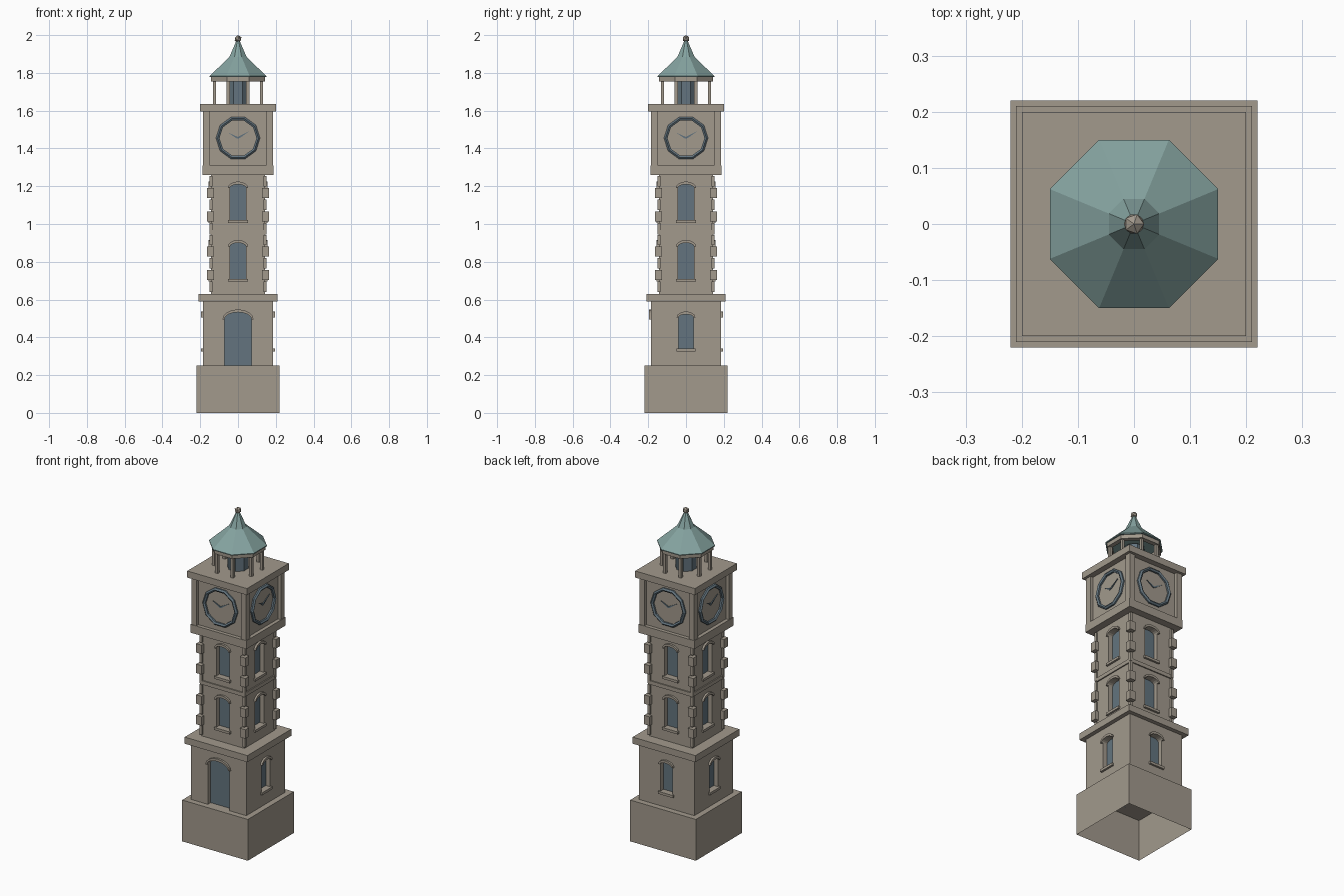
import bpy, bmesh, math
from mathutils import Matrix, Vector

old = bpy.data.objects.get("Cube")
if old:
    bpy.data.objects.remove(old, do_unlink=True)


def material(name, rgb):
    m = bpy.data.materials.new(name)
    m.use_nodes = True
    m.diffuse_color = (*rgb, 1)
    m.node_tree.nodes["Principled BSDF"].inputs["Base Color"].default_value = (*rgb, 1)
    return m


stone = material("warm grey stone", (0.36, 0.32, 0.265))
glass = material("slate blue", (0.125, 0.175, 0.21))
copper = material("green copper", (0.235, 0.367, 0.352))

SIDES = range(4)          # 0 front, 1 left (+x), 2 back, 3 right (-x)
TAU = 2 * math.pi
OCT = 1 / math.cos(math.pi / 8)


def turn(side):
    return Matrix.Rotation(side * math.pi / 2, 4, "Z")


def finish(name, bm, mat):
    bmesh.ops.remove_doubles(bm, verts=bm.verts, dist=1e-6)
    bmesh.ops.recalc_face_normals(bm, faces=bm.faces)
    mesh = bpy.data.meshes.new(name)
    bm.to_mesh(mesh)
    bm.free()
    mesh.materials.append(mat)
    ob = bpy.data.objects.new(name, mesh)
    bpy.context.collection.objects.link(ob)
    return ob


def add_box(bm, centre, size):
    mat = Matrix.Translation(centre) @ Matrix.Diagonal((*size, 1))
    return bmesh.ops.create_cube(bm, size=1, matrix=mat)["verts"]


def slab(name, half, z0, z1):
    bm = bmesh.new()
    add_box(bm, (0, 0, (z0 + z1) / 2), (2 * half, 2 * half, z1 - z0))
    return finish(name, bm, stone)


def add_prism(bm, outline, y0, y1, side):
    """Extrude an x-z outline from distance y0 to y1 out of the given side."""
    rings = [[bm.verts.new(turn(side) @ Vector((x, -y, z))) for x, z in outline]
             for y in (y0, y1)]
    n = len(outline)
    bm.faces.new(rings[0])
    bm.faces.new(rings[1])
    for i in range(n):
        j = (i + 1) % n
        bm.faces.new((rings[0][i], rings[0][j], rings[1][j], rings[1][i]))


def add_lathe(bm, profile, n, phase=0.0, closed=False):
    rings = [[bm.verts.new((r * math.cos(phase + TAU * i / n),
                            r * math.sin(phase + TAU * i / n), z)) for i in range(n)]
             for r, z in profile]
    pairs = list(zip(rings, rings[1:]))
    if closed:
        pairs.append((rings[-1], rings[0]))
    for a, b in pairs:
        for i in range(n):
            j = (i + 1) % n
            bm.faces.new((a[i], a[j], b[j], b[i]))


def octagon(name, profile, mat, closed=False):
    bm = bmesh.new()
    add_lathe(bm, [(r * OCT, z) for r, z in profile], 8, math.pi / 8, closed)
    return finish(name, bm, mat)


def arc(half, spring, rise, steps=8):
    return [(half * math.cos(math.pi * i / steps),
             spring + rise * math.sin(math.pi * i / steps)) for i in range(steps + 1)]


def openings(name, body, wall, specs):
    """Cut arched recesses in a body and add panes, hoods and sills."""
    cut, pane, hood, sill = (bmesh.new() for _ in range(4))
    depth = wall - 0.03
    for side, half, z0, spring, rise, has_sill in specs:
        floor = z0 if has_sill else z0 - 0.02
        top = arc(half, spring, rise)
        add_prism(cut, [(-half, floor), (half, floor)] + top, depth, wall + 0.03, side)
        add_prism(pane, [(-half, z0), (half, z0)] + top, depth - 0.002, depth + 0.003, side)
        outer = arc(half + 0.01, spring, rise + 0.015)
        add_prism(hood, outer + top[::-1], wall - 0.005, wall + 0.012, side)
        if has_sill:
            w = half + 0.01
            add_prism(sill, [(-w, z0 - 0.015), (w, z0 - 0.015), (w, z0), (-w, z0)],
                      wall - 0.01, wall + 0.012, side)
    cutter = finish(name + "_cutter", cut, stone)
    cutter.hide_render = True
    mod = body.modifiers.new("recesses", "BOOLEAN")
    mod.operation, mod.solver, mod.object = "DIFFERENCE", "EXACT", cutter
    bpy.context.view_layer.objects.active = body
    bpy.ops.object.modifier_apply(modifier=mod.name)
    bpy.data.objects.remove(cutter, do_unlink=True)
    finish(name + "_panes", pane, glass)
    finish(name + "_hoods", hood, stone)
    finish(name + "_sills", sill, stone)


# Plinth, open underneath
bm = bmesh.new()
add_box(bm, (0, 0, 0.125), (0.44, 0.44, 0.25))
bmesh.ops.delete(bm, geom=[f for f in bm.faces if f.normal.z < -0.9], context="FACES")
finish("plinth", bm, stone)

# Ground storey with door in front and windows elsewhere
ground = slab("ground_storey", 0.185, 0.25, 0.59)
openings("ground", ground, 0.185,
         [(0, 0.072, 0.25, 0.495, 0.038, False)] +
         [(s, 0.04, 0.34, 0.505, 0.017, True) for s in (1, 2, 3)])
slab("lower_cornice", 0.21, 0.59, 0.63)

# Shaft of two storeys
WALL = 0.143
shaft = slab("shaft", WALL, 0.63, 1.26)
openings("shaft", shaft, WALL,
         [(s, 0.043, z, z + 0.17, 0.02, True) for s in SIDES for z in (0.71, 1.02)])
slab("string_course", 0.15, 0.945, 0.968)

# Alternating corner blocks
bm = bmesh.new()
for sx in (-1, 1):
    for sy in (-1, 1):
        for storey in (0.637, 0.947):
            for i in range(5):
                inner, outer = (0.128, 0.165) if i % 2 else (0.136, 0.152)
                mid, w = (inner + outer) / 2, outer - inner
                add_box(bm, (sx * mid, sy * mid, storey + 0.062 * (i + 0.5)), (w, w, 0.054))
finish("corner_blocks", bm, stone)

# Clock storey with recessed panels between corner piers
slab("clock_storey_base", 0.187, 1.26, 1.31)
slab("clock_storey_core", 0.165, 1.31, 1.595)
bm = bmesh.new()
for sx in (-1, 1):
    for sy in (-1, 1):
        add_box(bm, (sx * 0.166, sy * 0.166, 1.4525), (0.036, 0.036, 0.285))
finish("corner_piers", bm, stone)
slab("upper_cornice", 0.2, 1.595, 1.635)

# Clock rims and hands on every side
rims, hands = bmesh.new(), bmesh.new()
CLOCK_Z = 1.455
for s in SIDES:
    part = bmesh.new()
    add_lathe(part, [(0.117, -0.002), (0.117, 0.008), (0.108, 0.016), (0.098, 0.01),
                     (0.098, -0.002)], 10, closed=True)
    place = (turn(s) @ Matrix.Translation((0, -0.165, CLOCK_Z))
             @ Matrix.Rotation(math.pi / 2, 4, "X"))
    part.transform(place)
    tmp = bpy.data.meshes.new("rim")
    part.to_mesh(tmp)
    part.free()
    rims.from_mesh(tmp)
    bpy.data.meshes.remove(tmp)
    for tip in (Vector((-0.05, 0.027)), Vector((0.062, 0.038))):
        side = Vector((-tip.y, tip.x)).normalized() * 0.005
        pts = [-tip * 0.1, side + tip * 0.1, tip, tip * 0.1 - side]
        add_prism(hands, [(p.x, CLOCK_Z + p.y) for p in pts], 0.164, 0.17, s)
finish("clock_rims", rims, glass)
finish("clock_hands", hands, glass)

# Lantern: core, posts and ring beam
octagon("lantern_core", [(0, 1.63), (0.055, 1.63), (0.055, 1.77), (0, 1.77)], glass)
bm = bmesh.new()
for i in range(8):
    a = TAU * (i + 0.5) / 8
    add_box(bm, (0.135 * math.cos(a), 0.135 * math.sin(a), 1.695), (0.017, 0.017, 0.13))
finish("lantern_posts", bm, stone)
octagon("ring_beam", [(0.115, 1.755), (0.142, 1.755), (0.142, 1.782), (0.115, 1.782)],
        stone, closed=True)

# Flared roof and finial
octagon("roof", [(0, 1.778), (0.15, 1.778), (0.15, 1.783), (0.045, 1.885),
                 (0.008, 1.972), (0, 1.972)], copper)
bm = bmesh.new()
bmesh.ops.create_icosphere(bm, subdivisions=1, radius=0.02,
                           matrix=Matrix.Translation((0, 0, 1.98)))
finish("finial", bm, stone)
